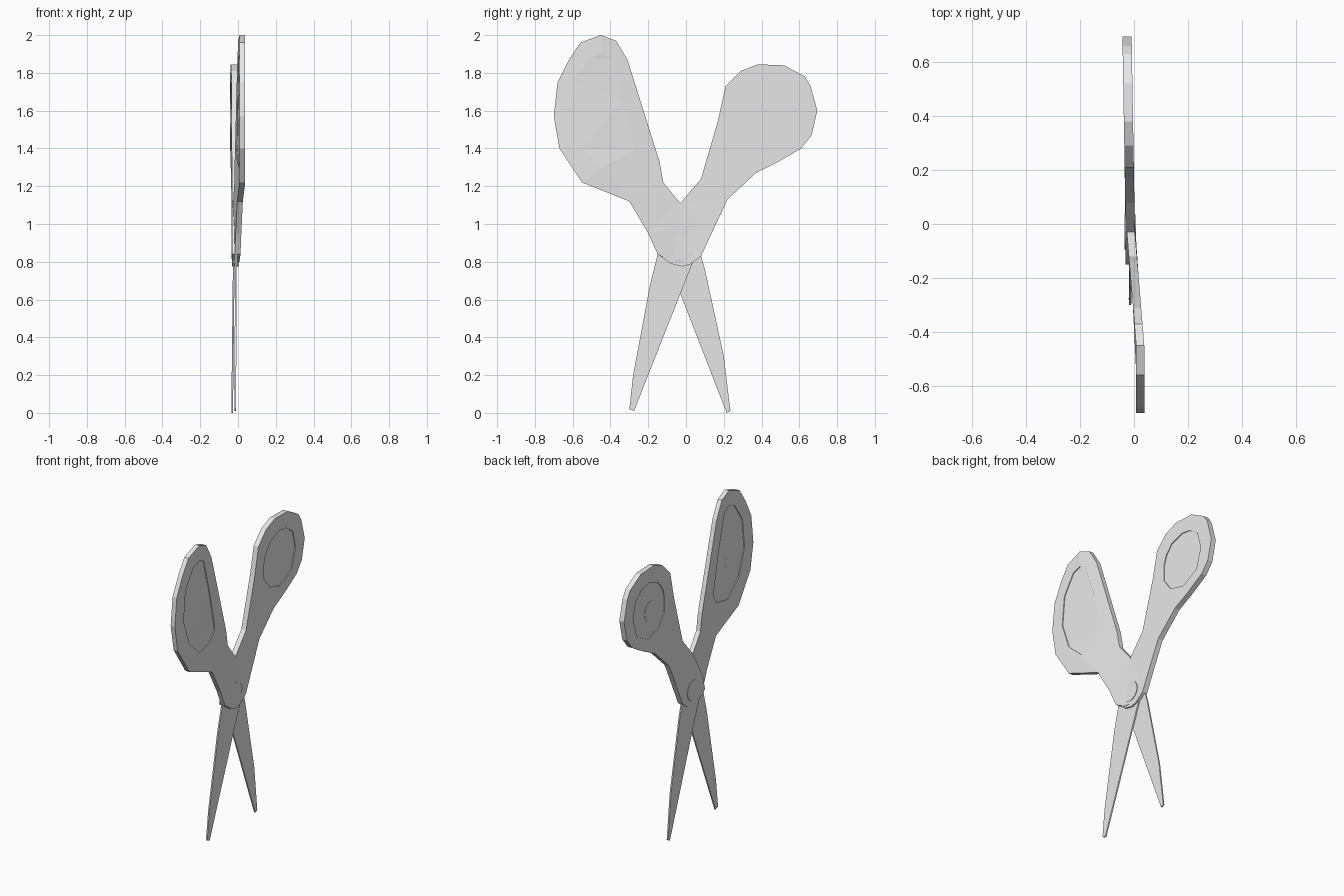
import bpy, bmesh, math

if "Cube" in bpy.data.objects:
    bpy.data.objects.remove(bpy.data.objects["Cube"])

grey = bpy.data.materials.new("light_grey")
grey.use_nodes = True
grey.diffuse_color = (0.8, 0.8, 0.8, 1)
grey.node_tree.nodes["Principled BSDF"].inputs["Base Color"].default_value = (0.8, 0.8, 0.8, 1)


def plate(name, outline, depth, centre, thick, hole=None):
    """Flat side profile (y, z), optionally with an opening, bent along x by centre(y, z)."""
    bm = bmesh.new()
    edges = []
    for loop in filter(None, (outline, hole)):
        vs = [bm.verts.new((0, y, z)) for y, z in loop]
        edges += [bm.edges.new((v, vs[i - 1])) for i, v in enumerate(vs)]
    bmesh.ops.triangle_fill(bm, edges=edges, use_beauty=True, use_dissolve=False)
    base = list(bm.verts)
    ext = bmesh.ops.extrude_face_region(bm, geom=list(bm.faces))
    top = {g for g in ext["geom"] if isinstance(g, bmesh.types.BMVert)}
    for v in bm.verts:
        side = 0.5 if v in top else -0.5
        v.co.x = centre(v.co.y, v.co.z) + depth + side * thick
    bmesh.ops.recalc_face_normals(bm, faces=list(bm.faces))
    mesh = bpy.data.meshes.new(name)
    bm.to_mesh(mesh)
    bm.free()
    mesh.materials.append(grey)
    obj = bpy.data.objects.new(name, mesh)
    bpy.context.collection.objects.link(obj)
    return obj


def disc(y, z, r, n=16):
    return [(y + r * math.cos(i * math.tau / n), z + r * math.sin(i * math.tau / n))
            for i in range(n)]


# Each half leans a little out of the shared plane
def tall_lean(y, z):
    return -0.014 + 0.037 * max(0, min(1, -y / 0.45))


def short_lean(y, z):
    return -0.014 - 0.012 * max(0, y) / 0.7


tall_outline = [(-.45, 2), (-.37, 1.97), (-.31, 1.87), (-.14, 1.33), (-.12, 1.22), (-.03, 1.11),
                (.04, 1), (.06, .85), (0, .8), (-.08, .8), (-.15, .84), (-.2, .95), (-.3, 1.12),
                (-.55, 1.22), (-.67, 1.4), (-.7, 1.57), (-.68, 1.75), (-.62, 1.87), (-.56, 1.96)]
tall_recess = [(-.4, 1.88), (-.33, 1.65), (-.27, 1.39), (-.31, 1.33), (-.44, 1.3), (-.55, 1.4),
               (-.61, 1.57), (-.59, 1.76), (-.51, 1.88), (-.45, 1.9)]
short_outline = [(.08, 1.24), (.17, 1.55), (.21, 1.73), (.29, 1.81), (.38, 1.845), (.52, 1.84),
                 (.63, 1.78), (.66, 1.73), (.695, 1.6), (.665, 1.47), (.61, 1.4), (.49, 1.33),
                 (.37, 1.27), (.22, 1.13), (.14, .96), (.08, .83), (.02, .785), (-.02, .775),
                 (-.08, .79), (-.15, .84), (-.13, .93), (-.03, 1.11)]
short_recess = [(.27, 1.6), (.29, 1.66), (.34, 1.72), (.43, 1.75), (.5, 1.74), (.57, 1.69),
                (.6, 1.58), (.56, 1.45), (.44, 1.39), (.33, 1.42), (.27, 1.5)]

# Handles: rim, sunken panel and a small stud on the back of each panel
for name, outline, recess, lean, thick, stud in (
        ("tall", tall_outline, tall_recess, tall_lean, 0.03, (-.47, 1.55)),
        ("short", short_outline, short_recess, short_lean, 0.034, (.41, 1.56))):
    plate(name + "_handle", outline, 0, lean, thick, recess)
    plate(name + "_handle_panel", recess, 0, lean, thick - 0.01)
    plate(name + "_handle_stud", disc(*stud, .065), -0.008, lean, 0.012)

# Pivot rivet, standing proud on both sides
plate("pivot_rivet", disc(-.03, .88, .065), 0, short_lean, 0.042)

# Blades, tapering to blunt tips
plate("front_blade", [(-.15, .84), (-.19, .68), (-.28, .2), (-.3, .02), (-.275, .01),
                      (-.03, .63), (.05, .83), (0, .9), (-.1, .9)],
      0, lambda y, z: -0.015 + 0.005 * z, 0.009)
plate("back_blade", [(.08, .83), (.1, .76), (.2, .3), (.235, .01), (.215, 0),
                     (-.03, .63), (-.11, .83), (-.06, .9), (.03, .9)],
      0, lambda y, z: -0.031 + 0.011 * z, 0.009)
